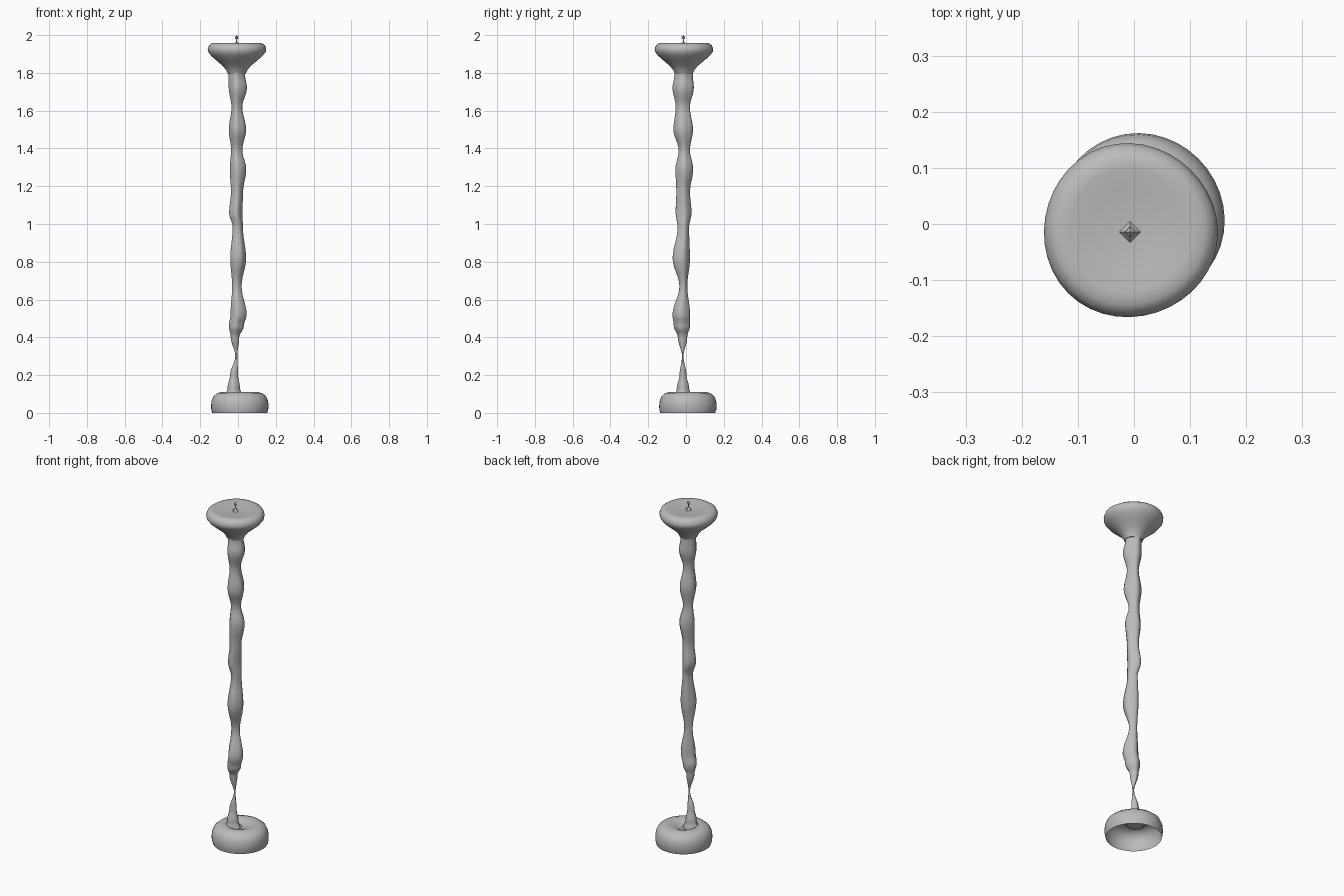
import bpy, math

old = bpy.data.objects.get("Cube")
if old:
    bpy.data.objects.remove(old)

grey = bpy.data.materials.new("plain grey")
grey.use_nodes = True
grey.diffuse_color = (0.5, 0.5, 0.5, 1)
grey.node_tree.nodes["Principled BSDF"].inputs["Base Color"].default_value = (0.5, 0.5, 0.5, 1)


def blend(rows, steps):
    """Ease between measured rows so that every row stays a peak or a waist."""
    out = [rows[0]]
    for a, b in zip(rows, rows[1:]):
        for i in range(1, steps + 1):
            t = i / steps
            e = (1 - math.cos(math.pi * t)) / 2
            out.append([a[0] + (b[0] - a[0]) * t] + [p + (q - p) * e for p, q in zip(a[1:], b[1:])])
    return out


def loft(name, rings, sides, wobble=None, caps=True, smooth=True):
    """Skin rings given as (z, left, right, front, back) extents."""
    verts, faces = [], []
    for z, x0, x1, y0, y1 in rings:
        for k in range(sides):
            a = math.tau * k / sides
            r = wobble(a, z) if wobble else 1
            verts.append(((x0 + x1) / 2 + (x1 - x0) / 2 * r * math.cos(a),
                          (y0 + y1) / 2 + (y1 - y0) / 2 * r * math.sin(a), z))
    for i in range(len(rings) - 1):
        for k in range(sides):
            n = (k + 1) % sides
            faces.append((i * sides + k, i * sides + n, (i + 1) * sides + n, (i + 1) * sides + k))
    if caps:
        faces.append(tuple(range(sides))[::-1])
        faces.append(tuple(range(len(verts) - sides, len(verts))))
    mesh = bpy.data.meshes.new(name)
    mesh.from_pydata(verts, [], faces)
    mesh.materials.append(grey)
    obj = bpy.data.objects.new(name, mesh)
    bpy.context.collection.objects.link(obj)
    if smooth:
        bpy.ops.object.select_all(action="DESELECT")
        obj.select_set(True)
        bpy.context.view_layer.objects.active = obj
        bpy.ops.object.shade_smooth_by_angle(angle=math.radians(50))
    return obj


def disc(x, y, profile):
    """Turn (radius, height) pairs into rings about a centre."""
    return [(z, x - r, x + r, y - r, y + r) for r, z in profile]


# Hollow base, open below, with a sunken top around the stem
base = disc(0.009, 0.009, [(.146, 0), (.151, .02), (.152, .04), (.149, .065), (.139, .088),
                           (.12, .104), (.095, .111), (.075, .11)])
base += disc(-0.01, 0, [(.062, .102), (.05, .094), (.03, .092)])
loft("base", base, 40, lambda a, z: 1 + 0.01 * math.cos(3 * a + 1) * min(1, z * 20), caps=False)

# Lumpy stem, pinched just above the base
stem = [
    (.09, -.066, .022, -.055, .025),
    (.13, -.055, .01, -.048, .016),
    (.2, -.042, 0, -.034, .002),
    (.3, -.014, -.004, -.021, -.013),
    (.4, -.038, .006, -.043, .006),
    (.46, -.048, .03, -.064, .02),
    (.52, -.038, .044, -.07, .02),
    (.67, -.03, .018, -.034, .006),
    (.82, -.04, .042, -.07, .02),
    (.98, -.028, .026, -.044, .016),
    (1.06, -.046, .022, -.054, .028),
    (1.17, -.036, .026, -.05, .02),
    (1.29, -.042, .042, -.054, .036),
    (1.39, -.036, .022, -.038, .02),
    (1.5, -.048, .042, -.066, .036),
    (1.62, -.034, .022, -.054, .02),
    (1.72, -.048, .046, -.07, .04),
    (1.79, -.048, .036, -.06, .034),
    (1.86, -.06, .05, -.066, .044),
]
loft("stem", blend(stem, 6), 24, lambda a, z: 0.98 + 0.06 * math.cos(4 * a + math.sin(5 * z)))

# Flared dish with a softly rounded rim and a faint hollow on top
dish = disc(-0.007, -0.012, [(.047, 1.795), (.056, 1.815), (.075, 1.838), (.105, 1.863), (.136, 1.89),
                             (.153, 1.912), (.155, 1.928), (.148, 1.946), (.132, 1.957),
                             (.11, 1.957), (.075, 1.952), (.02, 1.948)])
loft("dish", dish, 40, lambda a, z: 1 + 0.012 * math.cos(3 * a + 0.6))

# Small four-sided wick with a pointed bead
wick = disc(-0.007, -0.014, [(.02, 1.947), (.003, 1.966), (.002, 1.976), (.01, 1.986), (.009, 1.992), (.001, 2)])
loft("wick", wick, 4, smooth=False)
